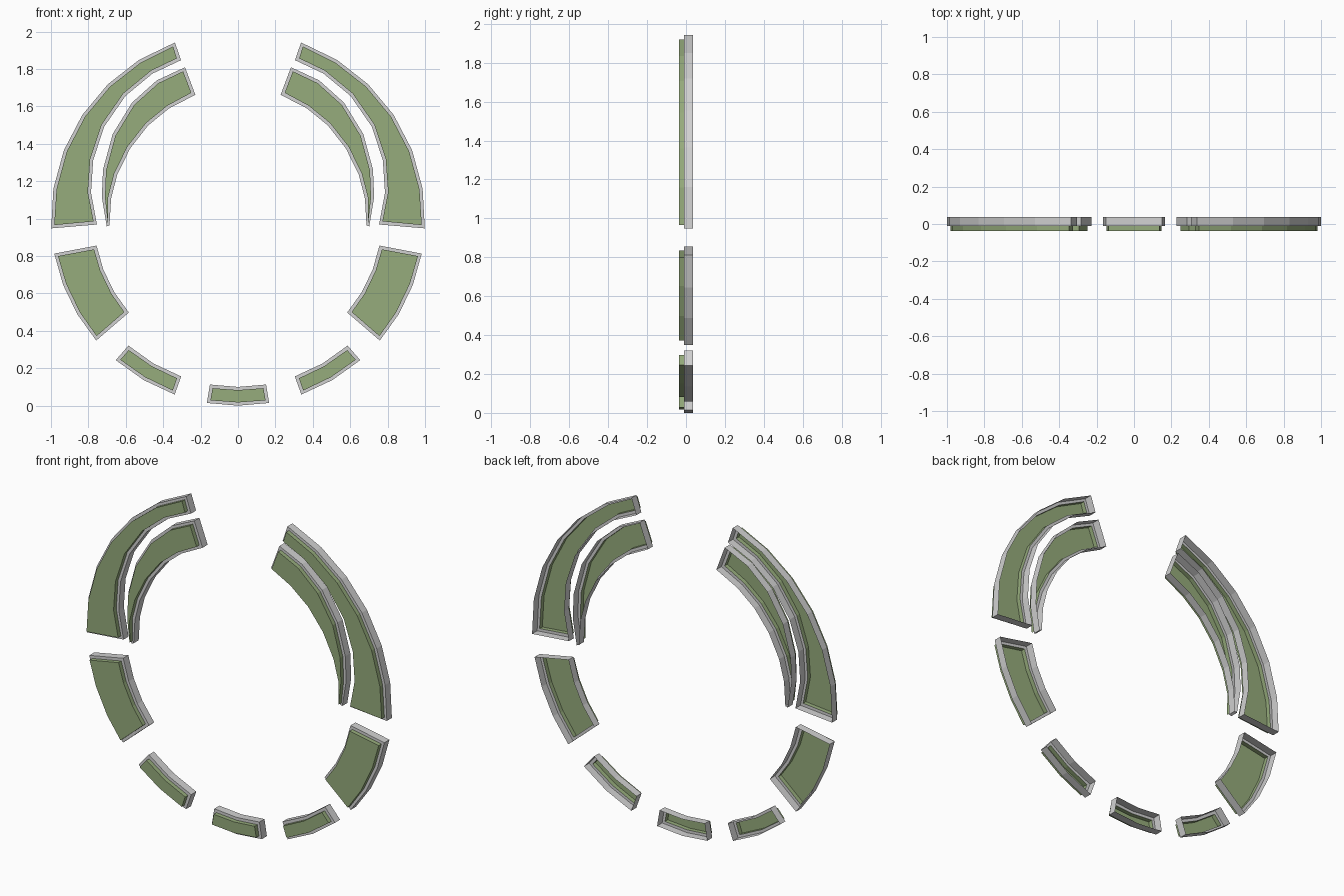
import bpy, bmesh, math

if "Cube" in bpy.data.objects:
    bpy.data.objects.remove(bpy.data.objects["Cube"])

Y_FRONT, Y_LIP, Y_BACK = -0.037, -0.011, 0.037
BORDER = 0.017


def material(name, rgb):
    m = bpy.data.materials.new(name)
    m.diffuse_color = (*rgb, 1)
    m.use_nodes = True
    m.node_tree.nodes["Principled BSDF"].inputs["Base Color"].default_value = m.diffuse_color
    return m


GREY = material("light grey", (0.64, 0.64, 0.64))
GREEN = material("sage green", (0.305, 0.413, 0.202))


def segment(name, outer, inner):
    """Open-backed arc tray; outer / inner are (angle, radius) about (0, z=1)."""
    bm = bmesh.new()

    def ring(points, y):
        return [bm.verts.new((r * math.cos(math.radians(a)), y,
                              1 + r * math.sin(math.radians(a)))) for a, r in points]

    # raised panel outline, pulled in from the frame by the border
    n = len(outer)
    p_out, p_in = [], []
    for i, ((ao, ro), (ai, ri)) in enumerate(zip(outer, inner)):
        trim = (1 if i == 0 else -1 if i == n - 1 else 0) * math.degrees(BORDER)
        trim *= 1 if outer[-1][0] > outer[0][0] else -1
        mid, half = (ro + ri) / 2, max((ro - ri) / 2 - BORDER, 0.001)
        p_out.append((ao + trim / ro, mid + half))
        p_in.append((ai + trim / ri, mid - half))

    loop = outer + inner[::-1]
    panel = p_out + p_in[::-1]
    rings = [ring(loop, Y_BACK), ring(loop, Y_LIP), ring(panel, Y_LIP), ring(panel, Y_FRONT)]
    m = len(loop)
    for k, colour in enumerate((0, 0, 1)):          # wall, lip, panel edge
        for i in range(m):
            j = (i + 1) % m
            f = bm.faces.new((rings[k][i], rings[k][j], rings[k + 1][j], rings[k + 1][i]))
            f.material_index = colour
    front = rings[3]
    for i in range(n - 1):                          # panel front
        f = bm.faces.new((front[i], front[i + 1], front[m - 2 - i], front[m - 1 - i]))
        f.material_index = 1
    bmesh.ops.recalc_face_normals(bm, faces=bm.faces)
    if sum(f.normal.y for f in bm.faces if f.material_index == 1) > 0:
        bmesh.ops.reverse_faces(bm, faces=bm.faces)

    mesh = bpy.data.meshes.new(name)
    bm.to_mesh(mesh)
    bm.free()
    mesh.materials.append(GREY)
    mesh.materials.append(GREEN)
    ob = bpy.data.objects.new(name, mesh)
    bpy.context.collection.objects.link(ob)
    return ob


def arc(a0, a1, r, steps):
    return [(a0 + (a1 - a0) * i / steps, r) for i in range(steps + 1)]


def flip(points):
    return [(180 - a, r) for a, r in points]


def pair(name, outer, inner):
    segment("right_" + name, outer, inner)
    segment("left_" + name, flip(outer), flip(inner))


# wide outer arc, thinning towards the top
pair("outer_arc", arc(70.3, -3, 1.0, 6),
     [(70.2, .90), (59.5, .90), (47.5, .89), (34.5, .868), (22, .835), (10, .798), (-2.4, .755)])
# crescent inside it, thinning towards the bottom
pair("inner_crescent",
     [(70.7, .857), (59.6, .857), (47.6, .84), (34, .808), (20, .768), (9, .737), (-3.4, .703)],
     [(71, .70), (58, .695), (46, .692), (33, .688), (20, .687), (9, .687), (-3, .688)])
# lower side blocks
pair("side_block", arc(-10.8, -40.7, 1.0, 3), arc(-10.8, -40.7, .77, 3))
# narrow lower blocks
pair("lower_block", arc(-49.2, -70.2, 1.0, 2), arc(-49.2, -70.2, .897, 2))
# bottom centre block
segment("bottom_block", arc(-80.4, -99.6, 1.0, 2), arc(-80.4, -99.6, .9, 2))
